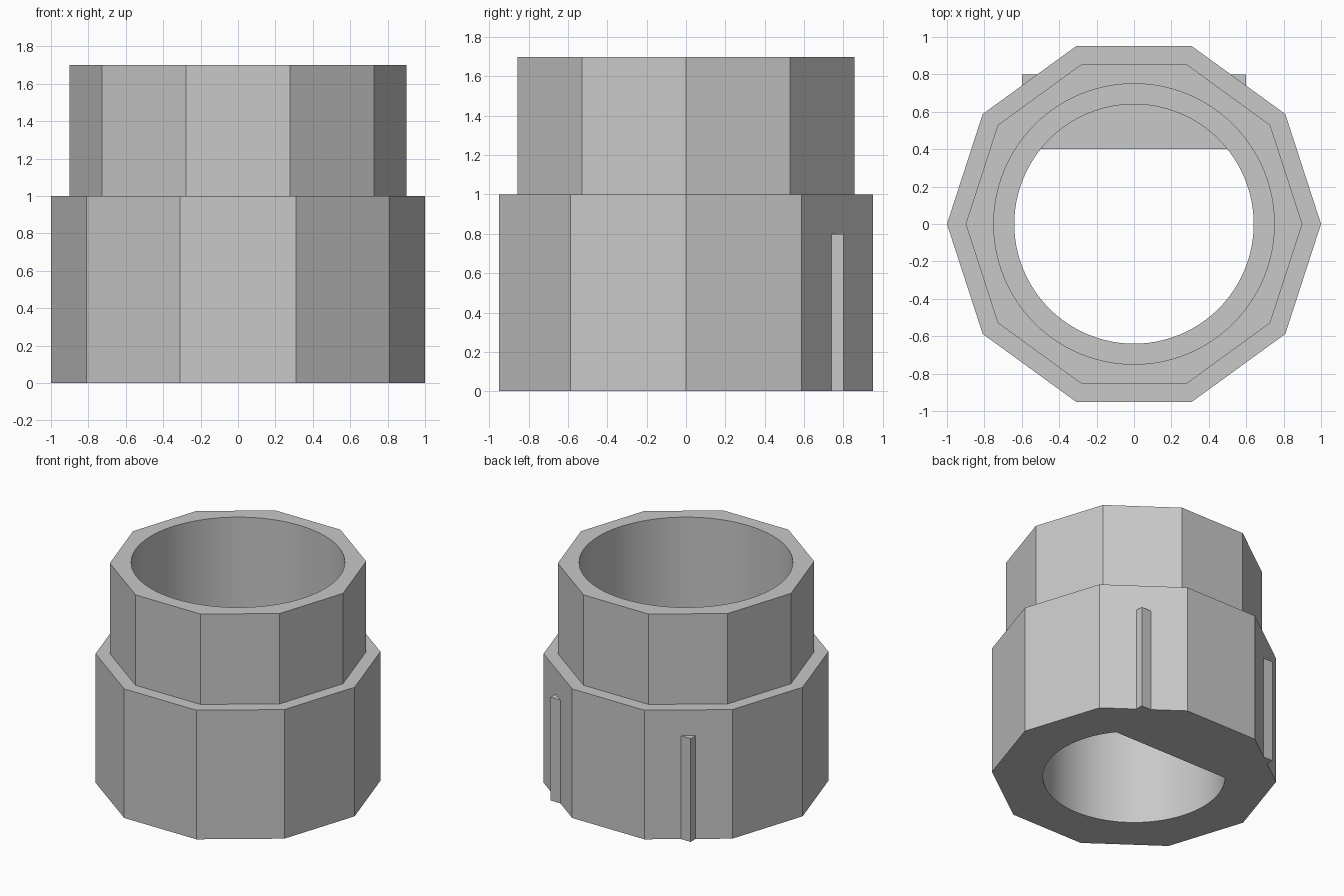
import bpy, bmesh, math

cube = bpy.data.objects.get("Cube")
if cube:
    bpy.data.objects.remove(cube, do_unlink=True)

grey = bpy.data.materials.new("plain_grey")
grey.use_nodes = True
colour = (0.58, 0.58, 0.58, 1)
grey.diffuse_color = colour
grey.node_tree.nodes["Principled BSDF"].inputs["Base Color"].default_value = colour


def add_mesh(name, bm):
    mesh = bpy.data.meshes.new(name)
    bmesh.ops.recalc_face_normals(bm, faces=bm.faces)
    bm.to_mesh(mesh)
    bm.free()
    mesh.materials.append(grey)
    obj = bpy.data.objects.new(name, mesh)
    bpy.context.collection.objects.link(obj)
    return obj


def prism(name, outline, bottom, top):
    """Extrude a flat outline upwards."""
    bm = bmesh.new()
    low = [bm.verts.new((x, y, bottom)) for x, y in outline]
    high = [bm.verts.new((x, y, top)) for x, y in outline]
    bm.faces.new(low)
    bm.faces.new(high)
    for i in range(len(low)):
        j = (i + 1) % len(low)
        bm.faces.new((low[i], low[j], high[j], high[i]))
    return add_mesh(name, bm)


def ring(radius, sides):
    return [(radius * math.cos(math.tau * i / sides),
             radius * math.sin(math.tau * i / sides)) for i in range(sides)]


def combine(body, tool, operation):
    """Apply a boolean and remove the helper."""
    tool.hide_render = True
    mod = body.modifiers.new("boolean", "BOOLEAN")
    mod.operation = operation
    mod.solver = "EXACT"
    mod.object = tool
    bpy.context.view_layer.objects.active = body
    bpy.ops.object.modifier_apply(modifier=mod.name)
    bpy.data.objects.remove(tool, do_unlink=True)


# Ten-sided stepped sleeve
sleeve = prism("stepped_sleeve", ring(1, 10), 0, 1)
combine(sleeve, prism("upper_collar", ring(0.9, 10), 0.5, 1.7), "UNION")

# Narrow lower bore and wider upper bore
combine(sleeve, prism("lower_bore", ring(0.64, 96), -0.2, 1.2), "DIFFERENCE")
combine(sleeve, prism("upper_bore", ring(0.75, 96), 1, 2), "DIFFERENCE")

# Flat key block filling the back of the lower bore, corners poking outside
block = [(-0.6, 0.4), (0.6, 0.4), (0.6, 0.8), (-0.6, 0.8)]
combine(sleeve, prism("key_block", block, 0, 0.8), "UNION")

# Smooth bores, crisp outer facets
bpy.ops.object.select_all(action="DESELECT")
sleeve.select_set(True)
bpy.context.view_layer.objects.active = sleeve
bpy.ops.object.shade_smooth_by_angle(angle=math.radians(20))
